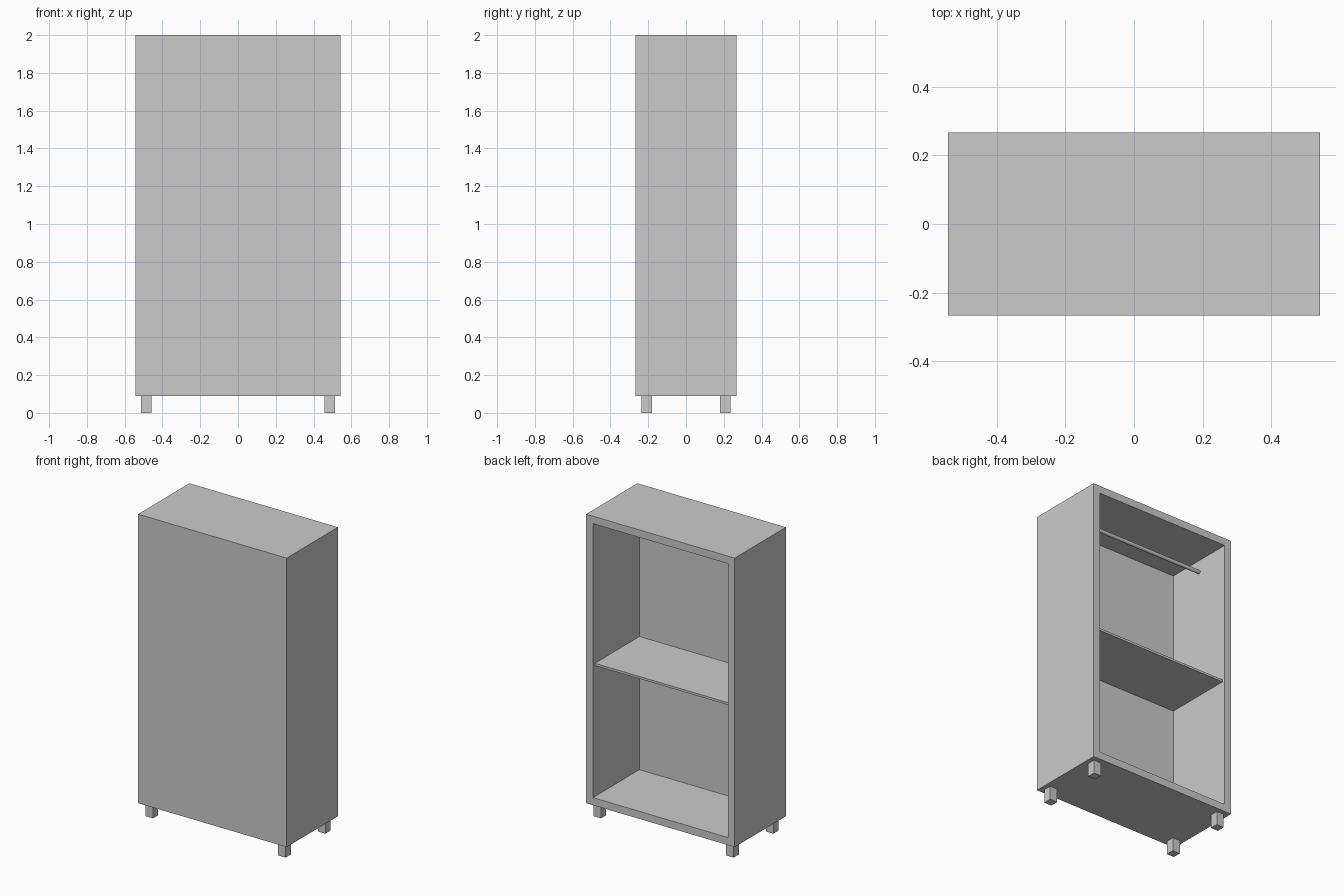
import bpy
import bmesh
from math import pi
from mathutils import Vector

old = bpy.data.objects.get("Cube")
if old:
    bpy.data.objects.remove(old, do_unlink=True)

# Single grey material
GREY = (0.6, 0.6, 0.6, 1.0)
grey = bpy.data.materials.new("plain grey")
grey.use_nodes = True
grey.diffuse_color = GREY
grey.node_tree.nodes["Principled BSDF"].inputs["Base Color"].default_value = GREY

# Overall sizes
HALF_X, HALF_Y = 0.543, 0.267
BASE, TOP = 0.09, 2.0
WALL = 0.05


def box(name, low, high):
    """Axis-aligned box between two corners."""
    low, high = Vector(low), Vector(high)
    bpy.ops.mesh.primitive_cube_add(size=1, location=(low + high) / 2)
    obj = bpy.context.object
    obj.name = name
    obj.scale = high - low
    bpy.ops.object.transform_apply(location=False, rotation=False, scale=True)
    obj.data.materials.append(grey)
    return obj


# Cabinet body: a box hollowed out from its open back
body = box("cabinet_body", (-HALF_X, -HALF_Y, BASE), (HALF_X, HALF_Y, TOP))
bm = bmesh.new()
bm.from_mesh(body.data)
opening = max(bm.faces, key=lambda f: f.normal.y)
bmesh.ops.inset_region(bm, faces=[opening], thickness=WALL, use_even_offset=True)
inner = bmesh.ops.extrude_discrete_faces(bm, faces=[opening])["faces"][0]
bmesh.ops.translate(bm, verts=inner.verts, vec=(0, WALL - 2 * HALF_Y, 0))
bmesh.ops.recalc_face_normals(bm, faces=bm.faces)
bm.to_mesh(body.data)
bm.free()

# Middle shelf, set slightly in from the opening
inside = HALF_X - WALL
box("shelf", (-inside, WALL - HALF_Y, 1.005), (inside, HALF_Y - 0.02, 1.02))

# Hanging rail
bpy.ops.mesh.primitive_cylinder_add(vertices=16, radius=0.0125, depth=2 * inside,
                                    location=(0, WALL / 2, 1.87), rotation=(0, pi / 2, 0))
rail = bpy.context.object
rail.name = "hanging_rail"
rail.data.materials.append(grey)
bpy.ops.object.shade_smooth_by_angle()

# Four square legs
LEG = 0.0275
for side, x in (("left", 0.485), ("right", -0.485)):
    for end, y in (("front", -0.207), ("back", 0.207)):
        box(f"{end}_{side}_leg", (x - LEG, y - LEG, 0), (x + LEG, y + LEG, BASE))
